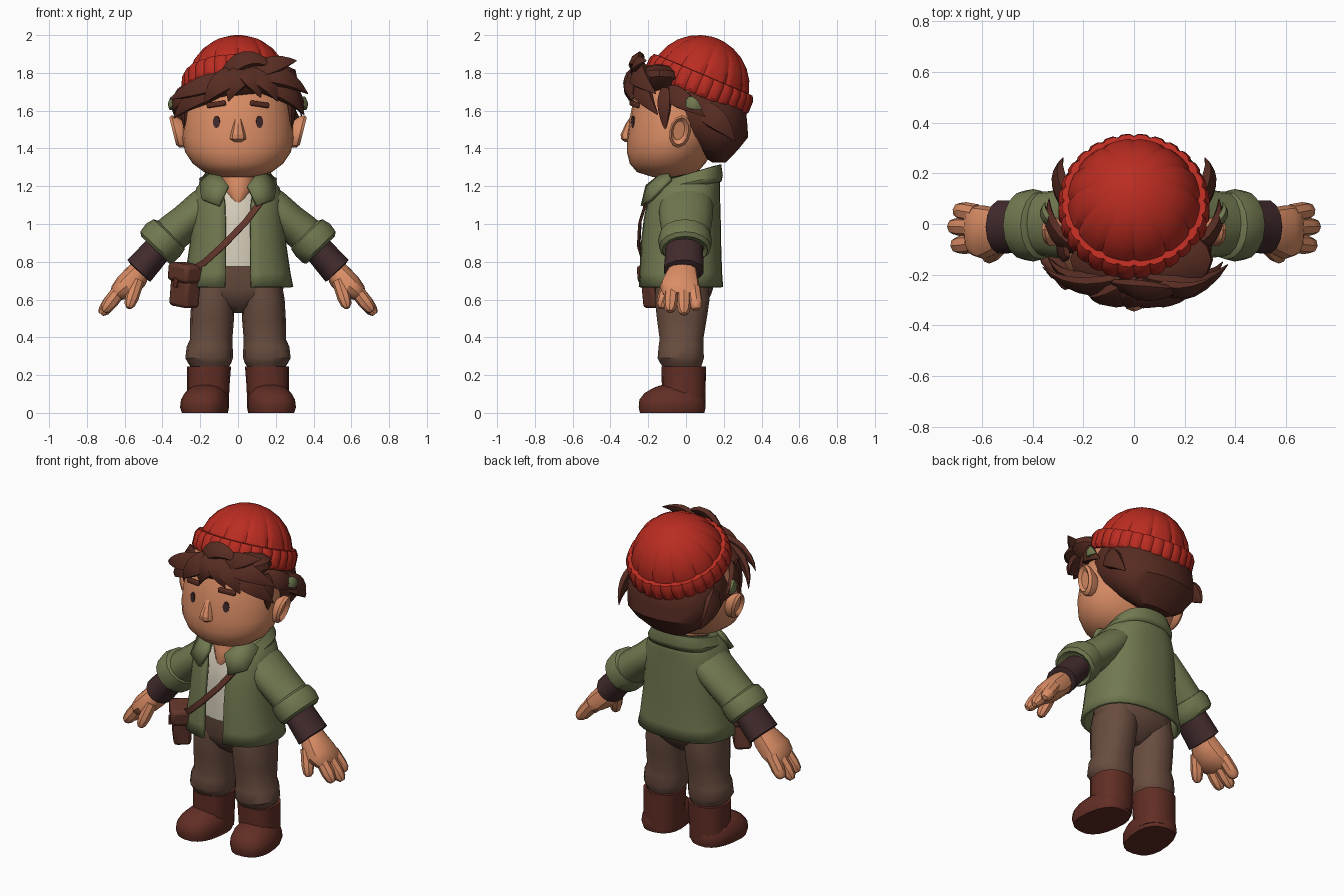
import bpy, bmesh, math
from mathutils import Matrix, Vector

V = Vector
I4 = Matrix.Identity(4)


def mat(name, r, g, b):
    m = bpy.data.materials.new(name)
    m.diffuse_color = (r, g, b, 1)
    return m


RED = mat("red knit", .49, .025, .015)
HAIR = mat("dark brown hair", .095, .025, .016)
SKIN = mat("tan skin", .70, .265, .13)
GREEN = mat("olive cloth", .165, .19, .08)
CREAM = mat("cream cloth", .68, .62, .50)
BROWN = mat("brown cloth", .14, .073, .05)
BOOT = mat("red brown leather", .12, .027, .018)
DARK = mat("dark plum cloth", .055, .024, .026)
BAG = mat("bag leather", .125, .037, .024)


def finish(name, bm, m, thick=0, bevel=0, angle=35):
    bmesh.ops.recalc_face_normals(bm, faces=bm.faces)
    me = bpy.data.meshes.new(name)
    bm.to_mesh(me)
    bm.free()
    me.materials.append(m)
    ob = bpy.data.objects.new(name, me)
    bpy.context.collection.objects.link(ob)
    bpy.ops.object.select_all(action='DESELECT')
    ob.select_set(True)
    bpy.context.view_layer.objects.active = ob
    bpy.ops.object.shade_smooth_by_angle(angle=math.radians(angle))
    if thick:
        mod = ob.modifiers.new("thickness", 'SOLIDIFY')
        mod.thickness, mod.offset = thick, 0
    if bevel:
        mod = ob.modifiers.new("bevel", 'BEVEL')
        mod.width, mod.segments = bevel, 2
    return ob


def skin_rings(bm, rows, closed=True, caps=True):
    n = len(rows[0])
    for a, b in zip(rows, rows[1:]):
        for i in range(n if closed else n - 1):
            j = (i + 1) % n
            bm.faces.new((a[i], a[j], b[j], b[i]))
    if caps:
        bm.faces.new(rows[0])
        bm.faces.new(rows[-1])


def sup(c, p):
    return math.copysign(abs(c) ** (2 / p), c)


def loft(name, rings, m, n=16, p=2, M=I4, s=1, notch=None, angle=35):
    """Stack of superellipse rings (z, cx, cy, rx, ry); s mirrors x."""
    bm = bmesh.new()
    rows = []
    for z, cx, cy, rx, ry in rings:
        row = []
        for i in range(n):
            t = 2 * math.pi * i / n
            k = notch[1] if notch and i % notch[0] == 0 else 1
            v = M @ V((cx + k * rx * sup(math.cos(t), p), cy + k * ry * sup(math.sin(t), p), z))
            row.append(bm.verts.new((v.x * s, v.y, v.z)))
        rows.append(row)
    skin_rings(bm, rows)
    return finish(name, bm, m, angle=angle)


def rod(name, a, b, r, m, s=1):
    """Rounded finger between two points."""
    a, b = V(a), V(b)
    L = (b - a).length
    M = Matrix.Translation(a) @ (b - a).to_track_quat('Z', 'Y').to_matrix().to_4x4()
    loft(name, [(f * L, 0, 0, r * k, r * k) for f, k in ((0, 1), (.6, 1), (.88, .8), (1, .4))], m, 8, 2, M, s)


def sweep(name, pts, sizes, m, s=1, n=8, core=V((0, 0, 1.65))):
    """Flat tube along points, its broad side facing away from core."""
    bm = bmesh.new()
    rows = []
    for i, q in enumerate(pts):
        tan = (pts[min(i + 1, len(pts) - 1)] - pts[max(i - 1, 0)]).normalized()
        side = tan.cross(q - core).normalized()
        up = side.cross(tan)
        w, h = sizes[i]
        row = []
        for j in range(n):
            t = 2 * math.pi * (j + .5) / n
            v = q + side * w * math.cos(t) + up * h * math.sin(t)
            row.append(bm.verts.new((v.x * s, v.y, v.z)))
        rows.append(row)
    skin_rings(bm, rows)
    finish(name, bm, m)


def tuft(name, a, c, b, w, m=HAIR, s=1):
    a, c, b = V(a), V(c), V(b)
    us = [i / 7 for i in range(8)]
    pts = [a * (1 - u) ** 2 + c * 2 * u * (1 - u) + b * u * u for u in us]
    ks = (.6, .85, 1, 1, .88, .66, .38, .05)
    sweep(name, pts, [(w * k, w * .5 * k) for k in ks], m, s, 6)


def open_shell(name, rings, m, thick, n=30, p=2.5):
    """Ring stack open at the front: (z, tilt, cy, rx, ry, half gap)."""
    bm = bmesh.new()
    rows = []
    for z, tilt, cy, rx, ry, w in rings:
        t0 = math.acos((w / rx) ** (p / 2))
        row = []
        for i in range(n + 1):
            t = -t0 + (math.pi + 2 * t0) * i / n
            y = cy + ry * sup(math.sin(t), p)
            row.append(bm.verts.new((rx * sup(math.cos(t), p), y, z + tilt * y)))
        rows.append(row)
    skin_rings(bm, rows, False, False)
    finish(name, bm, m, thick)


def box(name, size, M, m, bevel=.012):
    bm = bmesh.new()
    bmesh.ops.create_cube(bm, size=1, matrix=M @ Matrix.Diagonal((*size, 1)))
    finish(name, bm, m, bevel=bevel)


# arm frame: local z runs down the arm
ARM = Matrix(((.722, 0, .692, .16), (0, 1, 0, 0), (.692, 0, -.722, 1.13), (0, 0, 0, 1)))
# toes turned slightly outward
TOE = Matrix.Translation((.16, 0, 0)) @ Matrix.Rotation(math.radians(8), 4, 'Z') @ Matrix.Translation((-.16, 0, 0))

for s, tag in ((1, "left"), (-1, "right")):
    # boots
    loft(f"{tag}_boot_foot", [(0, .165, -.075, .118, .172), (.03, .167, -.075, .126, .179),
         (.07, .165, -.075, .123, .175), (.105, .162, -.067, .108, .155), (.132, .16, -.055, .085, .12),
         (.148, .158, -.04, .05, .09)], BOOT, 20, 2.5, TOE, s)
    loft(f"{tag}_boot_shaft", [(.02, .16, -.01, .11, .112), (.14, .157, -.012, .112, .116),
         (.245, .153, -.012, .116, .118), (.245, .153, -.012, .1, .1), (.22, .153, -.012, .09, .09)], BOOT, 16, 2.4, s=s)
    # trouser legs with a baggy gather at the ankle
    loft(f"{tag}_trouser_leg", [(.235, .15, -.02, .095, .1), (.265, .15, -.025, .115, .115), (.29, .153, -.028, .126, .125),
         (.35, .15, -.026, .122, .122), (.39, .142, -.024, .112, .118), (.5, .137, -.022, .116, .135),
         (.6, .132, -.02, .115, .148), (.7, .12, -.02, .11, .14)], BROWN, 14, 2.3, s=s)
    # sleeve, rolled cuff, undershirt cuff
    loft(f"{tag}_sleeve", [(-.06, -.02, .0, .08, .12), (.03, -.01, 0, .095, .145), (.15, 0, 0, .095, .14),
         (.24, .01, 0, .1, .13), (.3, .015, 0, .1, .125)], GREEN, 16, M=ARM, s=s)
    loft(f"{tag}_rolled_cuff", [(.262, .015, -.005, .095, .115), (.275, .02, -.005, .115, .135), (.32, .022, -.005, .125, .143),
         (.37, .02, -.005, .12, .137), (.385, .015, -.005, .105, .12), (.37, .012, -.005, .085, .1)], GREEN, 16, M=ARM, s=s)
    loft(f"{tag}_under_cuff", [(.34, .01, -.01, .075, .1), (.44, .005, -.01, .08, .104), (.525, .002, -.012, .084, .108),
         (.53, .002, -.012, .06, .08)], DARK, 14, M=ARM, s=s)
    # hand
    loft(f"{tag}_palm", [(.5, 0, -.015, .055, .07), (.56, -.008, -.025, .068, .088), (.63, -.006, -.033, .066, .106),
         (.685, 0, -.025, .05, .1), (.71, 0, -.02, .03, .085)], SKIN, 12, 2.4, M=ARM, s=s)
    for i, (y0, y1, e) in enumerate(((-.075, -.085, .81), (-.012, -.01, .83), (.04, .055, .795))):
        rod(f"{tag}_finger_{i + 1}", ARM @ V((.005, y0, .66)), ARM @ V((-.012, y1, e)), .038, SKIN, s)
    rod(f"{tag}_thumb", ARM @ V((-.03, -.085, .57)), ARM @ V((-.095, -.135, .705)), .036, SKIN, s)
    # collar flap
    bm = bmesh.new()
    pts = [(.115, -.1, 1.285), (.2, -.08, 1.235), (.19, -.185, 1.13), (.1, -.23, 1.095), (.05, -.205, 1.2)]
    vs = [bm.verts.new((x * s, y, z)) for x, y, z in pts]
    mid = bm.verts.new((.125 * s, -.187, 1.195))
    for i in range(5):
        bm.faces.new((vs[i], vs[(i + 1) % 5], mid))
    finish(f"{tag}_collar_flap", bm, GREEN, .022)
    # ear with a hollow, leaning outward at the top
    E = Matrix(((0, .25, 1, .265), (1, .12, -.1, -.025), (0, 1, 0, 1.487), (0, 0, 0, 1)))
    loft(f"{tag}_ear", [(0, 0, -.01, .035, .06), (.04, 0, 0, .054, .082), (.065, 0, .003, .057, .086),
         (.08, 0, .005, .046, .072), (.06, -.008, .008, .03, .05)], SKIN, 12, M=E, s=s)
    # eye and brow
    F = Matrix.Translation((.113, -.278, 1.54)) @ Matrix.Rotation(math.radians(20), 4, 'Z') @ Matrix.Rotation(math.pi / 2, 4, 'X')
    loft(f"{tag}_eye", [(-.003, 0, 0, .019, .032), (.006, 0, 0, .019, .032)], DARK, 12, M=F, s=s)
    B = (Matrix.Translation((.115 * s, -.272, 1.634)) @ Matrix.Rotation(s * math.radians(20), 4, 'Z')
         @ Matrix.Rotation(s * math.radians(8), 4, 'Y'))
    box(f"{tag}_brow", (.105, .025, .028), B, HAIR, .008)
    # side locks, sideburn and a leaf tucked above the ear
    tuft(f"{tag}_sideburn", (.265, -.11, 1.72), (.3, -.12, 1.62), (.28, -.11, 1.49), .04, s=s)
    tuft(f"{tag}_side_lock", (.23, -.1, 1.7), (.35, -.04, 1.68), (.335, .1, 1.57), .06, s=s)
    tuft(f"{tag}_back_lock", (.24, .06, 1.62), (.33, .17, 1.57), (.28, .26, 1.44), .065, s=s)
    tuft(f"{tag}_leaf", (.325, 0, 1.655), (.372, .035, 1.64), (.35, .085, 1.605), .036, GREEN, s)

# trouser seat
loft("trouser_seat", [(.53, 0, -.02, .03, .06), (.57, 0, -.02, .12, .11), (.62, 0, -.015, .22, .145), (.66, 0, -.013, .242, .157),
     (.74, 0, -.02, .24, .16), (.8, 0, -.025, .22, .16)], BROWN, 20, 2.4)
# shirt and neck
loft("shirt", [(.775, 0, -.03, .2, .168), (1.0, 0, -.03, .2, .165), (1.12, 0, -.03, .17, .15), (1.18, 0, -.03, .12, .125)], CREAM, 20)
loft("neck", [(1.09, 0, -.1, .02, .075), (1.14, 0, -.09, .06, .1), (1.2, 0, -.05, .1, .125), (1.32, 0, -.04, .11, .11)], SKIN, 16)
# jacket body and stand collar
open_shell("jacket", [(.665, 0, -.028, .283, .215, .068), (.74, 0, -.029, .268, .21, .066), (.9, 0, -.028, .245, .204, .066),
           (1.02, 0, -.022, .238, .196, .066), (1.12, 0, -.014, .235, .185, .07), (1.19, 0, -.006, .21, .176, .085),
           (1.235, .1, .005, .17, .165, .1), (1.255, .2, .01, .13, .14, .1)], GREEN, .02)
open_shell("collar", [(1.19, .2, 0, .195, .18, .12), (1.215, .23, 0, .198, .187, .12), (1.255, .3, .01, .168, .172, .1),
           (1.255, .3, .015, .125, .135, .085)], GREEN, .016)

# shoulder bag with flap and clasp
G = (Matrix.Translation((-.28, -.155, .675)) @ Matrix.Rotation(math.radians(-51), 4, 'Z')
     @ Matrix.Rotation(math.radians(7), 4, 'Y'))
box("bag_body", (.15, .1, .22), G @ Matrix.Translation((0, .002, -.005)), BAG, .02)
box("bag_flap", (.165, .125, .1), G @ Matrix.Translation((0, -.004, .067)), BAG, .022)
box("bag_clasp", (.03, .015, .05), G @ Matrix.Translation((0, -.066, .015)), BOOT, .004)
strap = [V(q) for q in ((-.26, -.17, .75), (-.18, -.222, .795), (-.07, -.25, .895), (.04, -.244, 1.01), (.13, -.206, 1.13))]
sweep("bag_strap", strap, [(.023, .01)] * 5, BAG, n=4, core=V((0, 0, .9)))

# head and nose
loft("head", [(1.25, 0, -.09, .1, .09), (1.275, 0, -.1, .18, .16), (1.32, 0, -.098, .24, .2), (1.38, 0, -.087, .28, .226),
     (1.45, 0, -.07, .295, .243), (1.55, 0, -.05, .29, .25), (1.65, 0, -.03, .275, .25), (1.78, 0, 0, .24, .22),
     (1.84, 0, .03, .16, .14)], SKIN, 24)
loft("nose", [(1.435, 0, -.305, .022, .02), (1.45, 0, -.31, .043, .034), (1.475, 0, -.31, .039, .036),
     (1.53, 0, -.298, .024, .022), (1.57, 0, -.283, .016, .01)], SKIN, 8, angle=25)

# hair at the back of the head
loft("back_hair", [(1.325, 0, .175, .11, .035), (1.39, 0, .155, .215, .12), (1.46, 0, .13, .272, .202), (1.54, 0, .09, .293, .237),
     (1.62, 0, .07, .292, .248), (1.68, 0, .05, .272, .225), (1.75, 0, .03, .24, .19)], HAIR, 18, 2.2)
# fringe mass and its swept locks
R = Matrix.Translation((.03, -.14, 1.74)) @ Matrix.Rotation(math.radians(-12), 4, 'Y')
loft("fringe_base", [(.09 * math.sin(a), 0, 0, .29 * math.cos(a), .155 * math.cos(a))
     for a in (-1.4, -1, -.6, -.2, .2, .6, 1, 1.4)], HAIR, 18, M=R)
locks = [((.06, -.23, 1.79), (.2, -.3, 1.86), (.31, -.21, 1.865), .055),
         ((.02, -.22, 1.80), (.24, -.31, 1.82), (.37, -.16, 1.69), .07),
         ((.05, -.2, 1.77), (.26, -.29, 1.75), (.35, -.15, 1.58), .075),
         ((.03, -.22, 1.81), (.15, -.32, 1.79), (.21, -.28, 1.65), .07),
         ((.03, -.22, 1.81), (.07, -.33, 1.80), (.12, -.3, 1.67), .07),
         ((.06, -.22, 1.81), (-.02, -.33, 1.79), (-.05, -.3, 1.65), .07),
         ((.03, -.22, 1.80), (-.1, -.33, 1.77), (-.18, -.28, 1.64), .07),
         ((0, -.21, 1.77), (-.22, -.3, 1.74), (-.36, -.17, 1.66), .06),
         ((0, -.2, 1.75), (-.24, -.29, 1.71), (-.34, -.13, 1.56), .07),
         ((-.07, -.24, 1.79), (.05, -.28, 1.94), (.2, -.26, 1.82), .055)]
for i, (a, c, b, w) in enumerate(locks):
    tuft(f"fringe_lock_{i + 1}", a, c, b, w)

# knit cap, tipped back, with a ribbed band
H = Matrix.Translation((0, .07, 1.738)) @ Matrix.Rotation(math.radians(-23), 4, 'X')
dome = [math.radians(d) for d in (0, 14, 28, 42, 56, 70, 82, 89)]
loft("cap_dome", [(.262 * math.sin(a), 0, 0, .268 * math.cos(a), .268 * math.cos(a)) for a in dome], RED, 72, M=H,
     notch=(6, .965), angle=24)
loft("cap_band", [(-.05, 0, 0, .262, .262), (-.055, 0, 0, .285, .285), (-.035, 0, 0, .299, .299), (.03, 0, 0, .298, .298),
     (.056, 0, 0, .284, .284), (.058, 0, 0, .255, .255)], RED, 112, M=H, notch=(4, .968))
